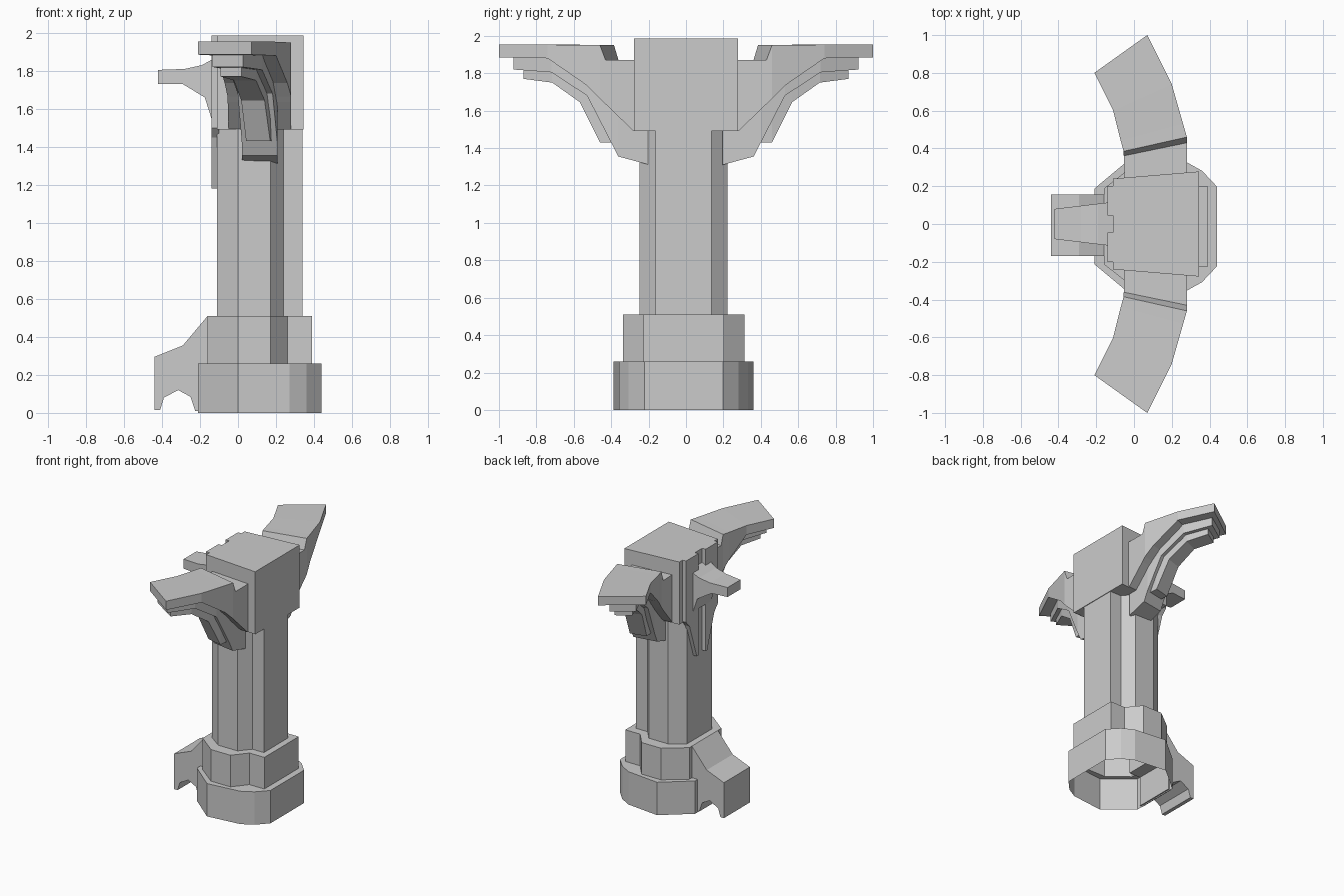
import bpy, bmesh

cube = bpy.data.objects.get("Cube")
if cube:
    bpy.data.objects.remove(cube)

stone = bpy.data.materials.new("grey_stone")
stone.use_nodes = True
GREY = (0.6, 0.6, 0.6, 1)
stone.diffuse_color = GREY
stone.node_tree.nodes["Principled BSDF"].inputs["Base Color"].default_value = GREY


def loft(name, rings, cap_start=True, cap_end=True):
    """Join equal-length rings of points into one flat-shaded object."""
    bm = bmesh.new()
    loops = [[bm.verts.new(p) for p in ring] for ring in rings]
    n = len(loops[0])
    for a, b in zip(loops, loops[1:]):
        for i in range(n):
            j = (i + 1) % n
            bm.faces.new((a[i], a[j], b[j], b[i]))
    if cap_start:
        bm.faces.new(loops[0][::-1])
    if cap_end:
        bm.faces.new(loops[-1])
    bmesh.ops.recalc_face_normals(bm, faces=bm.faces)
    mesh = bpy.data.meshes.new(name)
    bm.to_mesh(mesh)
    bm.free()
    mesh.materials.append(stone)
    obj = bpy.data.objects.new(name, mesh)
    bpy.context.collection.objects.link(obj)
    return obj


def mirrored(half, shift=-0.013):
    """Complete a half outline across the y axis."""
    full = half + [(x, -y) for x, y in reversed(half)]
    return [(x, y + shift) for x, y in full]


def at_height(outline, z):
    return [(x, y, z) for x, y in outline]


# Stepped plinth and column, one shell open underneath
plinth = mirrored([(.44, .21), (.36, .295), (.27, .345), (0, .375), (-.21, .2)])
collar = mirrored([(.39, .215), (.26, .215), (.17, .325), (0, .325), (-.16, .2)])
shaft = mirrored([(.34, .15), (.24, .15), (.17, .235), (0, .235), (-.11, .155)])
loft("column", [at_height(plinth, 0), at_height(plinth, .26),
                at_height(collar, .26), at_height(collar, .51),
                at_height(shaft, .51), at_height(shaft, 1.6)], cap_start=False)

# Head block
head = mirrored([(.345, .278), (-.11, .24)], 0)
loft("head", [at_height(head, 1.49), at_height(head, 1.985)])

# Arched foot
foot = [(-.1, .51), (-.16, .51), (-.29, .355), (-.44, .295), (-.44, .015),
        (-.41, .015), (-.39, .08), (-.315, .12), (-.25, .085), (-.225, .01),
        (-.2, .01), (-.2, .25), (-.1, .25)]
loft("foot", [[(x, y, z) for x, z in foot] for y in (-.17, .155)])

# Tapered side bracket
bracket = [(-.42, 1.805), (-.28, 1.81), (-.19, 1.83), (-.1, 1.88), (-.1, 1.52),
           (-.14, 1.55), (-.175, 1.66), (-.29, 1.73), (-.42, 1.73)]
loft("side_bracket", [[(x, s * (.08 + .12 * (x + .42)), z) for x, z in bracket]
                      for s in (-1, 1)])

# Pair of pointed plates behind the bracket
plate = [(.045, 1.985), (.2, 1.985), (.2, 1.5), (.155, 1.45), (.065, 1.18), (.045, 1.18)]
for side, s in (("left", 1), ("right", -1)):
    loft(f"pointed_plate_{side}", [[(x, s * y, z) for y, z in plate] for x in (-.14, -.1)])

# Plan of the curved arm: outer y, outer x, inner x, inner y
PLAN = [(.1, .28, -.05, .1), (.28, .28, -.05, .24), (.46, .28, -.055, .385),
        (.53, .26, -.07, .44), (.74, .2, -.11, .6), (1, .07, -.21, .8)]


def plan_point(t, f):
    """Point at outer distance t, fraction f across from inner to outer edge."""
    for a, b in zip(PLAN, PLAN[1:]):
        if t <= b[0]:
            break
    k = (t - a[0]) / (b[0] - a[0])
    oy, ox, ix, iy = (p + (q - p) * k for p, q in zip(a, b))
    return ix + (ox - ix) * f, iy + (oy - iy) * f


# Each layer: inner and outer fraction, then stations of (distance, top, bottom)
LAYERS = {
    "slab": (0, 1, [(.12, 1.87, 1.49), (.28, 1.87, 1.49), (.43, 1.87, 1.635),
                    (.46, 1.95, 1.665), (.53, 1.95, 1.735), (.74, 1.953, 1.88),
                    (1, 1.955, 1.885)]),
    "rib": (.22, .78, [(.2, 1.55, 1.31), (.375, 1.6, 1.355), (.415, 1.64, 1.43),
                       (.55, 1.77, 1.68), (.75, 1.9, 1.805), (.965, 1.9, 1.82)]),
    "inner_rib": (.31, .69, [(.4, 1.55, 1.43), (.485, 1.66, 1.43), (.6, 1.75, 1.645),
                             (.76, 1.83, 1.75), (.925, 1.84, 1.77)]),
}

# Two mirrored arms
for side, s in (("front", -1), ("back", 1)):
    for layer, (lo, hi, stations) in LAYERS.items():
        rings = []
        for t, top, bottom in stations:
            (ax, ay), (bx, by) = plan_point(t, lo), plan_point(t, hi)
            rings.append([(ax, s * ay, bottom), (bx, s * by, bottom),
                          (bx, s * by, top), (ax, s * ay, top)])
        loft(f"{side}_arm_{layer}", rings)
